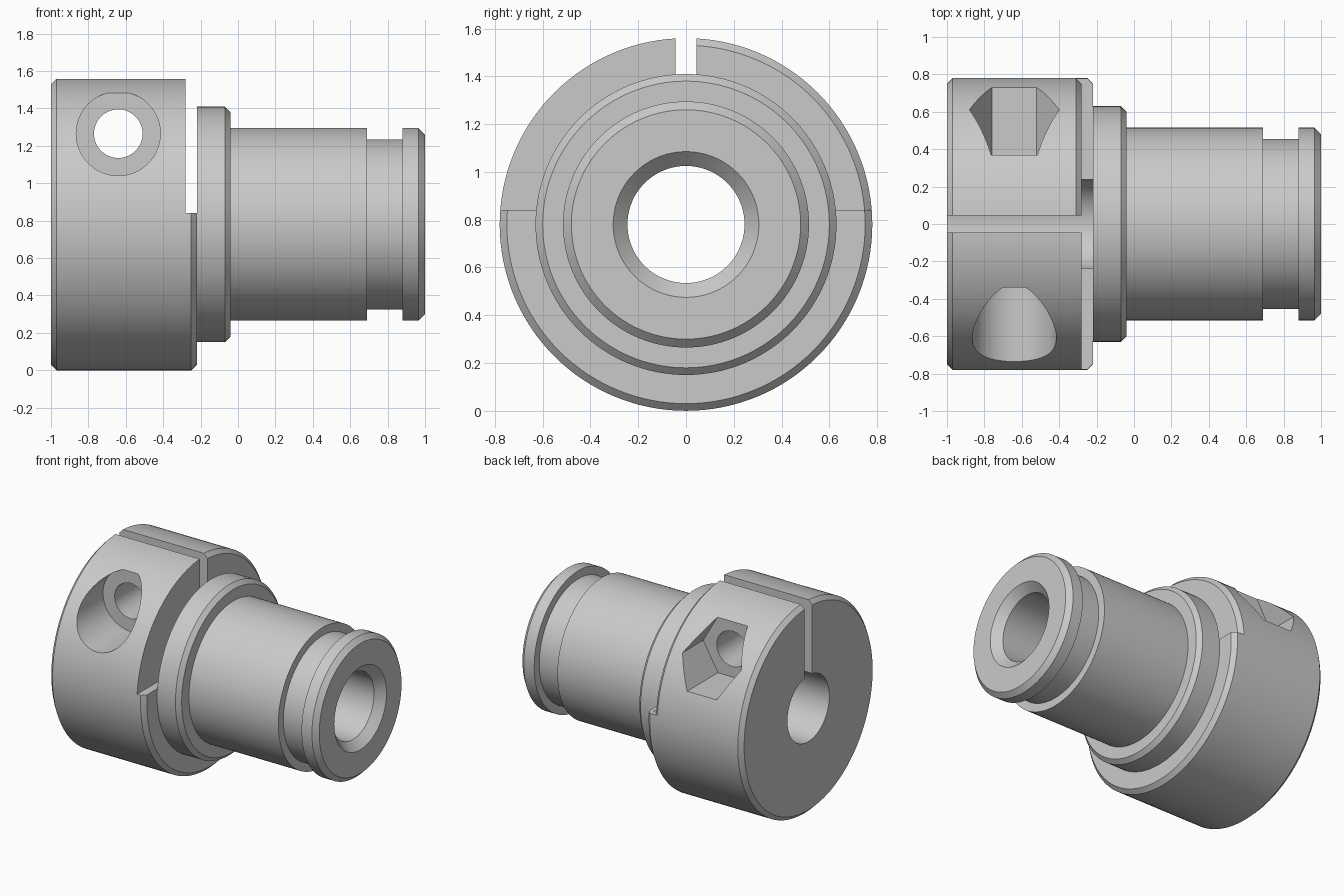
import bpy, bmesh, math
from mathutils import Matrix

if "Cube" in bpy.data.objects:
    bpy.data.objects.remove(bpy.data.objects["Cube"])

CZ = 0.78                      # height of the shared axis, which runs along x
HX, HZ = -0.64, 1.265          # clamp screw axis, which runs along y

steel = bpy.data.materials.new("steel grey")
steel.diffuse_color = (0.59, 0.59, 0.59, 1)
steel.use_nodes = True
steel.node_tree.nodes["Principled BSDF"].inputs["Base Color"].default_value = steel.diffuse_color


def finish(name, bm):
    bm.normal_update()
    mesh = bpy.data.meshes.new(name)
    bm.to_mesh(mesh)
    bm.free()
    ob = bpy.data.objects.new(name, mesh)
    mesh.materials.append(steel)
    bpy.context.collection.objects.link(ob)
    return ob


def lathe(name, profile, a0=0, a1=360, steps=128):
    """Turn a closed (x, radius) profile, listed clockwise, about the main axis."""
    bm = bmesh.new()
    full = a1 - a0 == 360
    rings = []
    for i in range(steps if full else steps + 1):
        a = math.radians(a0 + (a1 - a0) * i / steps)
        rings.append([bm.verts.new((x, r * math.cos(a), CZ + r * math.sin(a)))
                      for x, r in profile])
    n = len(profile)
    for i in range(steps):
        p, q = rings[i], rings[(i + 1) % len(rings)]
        for j in range(n):
            k = (j + 1) % n
            bm.faces.new((q[j], q[k], p[k], p[j]))
    if not full:
        bm.faces.new(rings[0])
        bm.faces.new(rings[-1][::-1])
    return finish(name, bm)


def box(name, x0, x1, y0, y1, z0, z1):
    bm = bmesh.new()
    bmesh.ops.create_cube(bm, size=1)
    for v in bm.verts:
        v.co = ((x0 + x1) / 2 + v.co.x * (x1 - x0),
                (y0 + y1) / 2 + v.co.y * (y1 - y0),
                (z0 + z1) / 2 + v.co.z * (z1 - z0))
    return finish(name, bm)


def cross_hole(name, r, y0, y1, sides, turn=0):
    """Prism along y on the clamp screw axis."""
    bm = bmesh.new()
    bmesh.ops.create_cone(bm, cap_ends=True, segments=sides, radius1=r, radius2=r,
                          depth=y1 - y0)
    bm.transform(Matrix.Translation((HX, (y0 + y1) / 2, HZ))
                 @ Matrix.Rotation(math.pi / 2, 4, 'X')
                 @ Matrix.Rotation(turn, 4, 'Z'))
    return finish(name, bm)


def volume(mesh):
    bm = bmesh.new()
    bm.from_mesh(mesh)
    v = bm.calc_volume(signed=True)
    bm.free()
    return v


def cut(body, cutter):
    """Subtract the cutter, trying the next solver if one gives a broken solid."""
    before = volume(body.data)
    m = body.modifiers.new(cutter.name, 'BOOLEAN')
    m.operation, m.object = 'DIFFERENCE', cutter
    for solver in ('MANIFOLD', 'EXACT', 'FLOAT'):
        m.solver = solver
        dg = bpy.context.evaluated_depsgraph_get()
        dg.update()
        mesh = bpy.data.meshes.new_from_object(body.evaluated_get(dg))
        if 0.75 * before < volume(mesh) < before - 1e-6:
            body.data = mesh
            break
    body.modifiers.remove(m)
    bpy.data.objects.remove(cutter)


# Turned body: clamp collar, flange, barrel, retaining groove and bore
body = lathe("clamp_sleeve", [
    (-1, 0.245), (-1, 0.75), (-0.97, 0.78), (-0.25, 0.78), (-0.22, 0.75),
    (-0.22, 0.63), (-0.07, 0.63), (-0.04, 0.60), (-0.04, 0.515),
    (0.69, 0.515), (0.69, 0.455), (0.88, 0.455), (0.88, 0.515),
    (0.965, 0.515), (1, 0.48), (1, 0.305), (0.94, 0.245)])

# Chamfer on the inner rim of the rear jaw
cut(body, lathe("jaw_chamfer_cutter", [(-0.33, 0.80), (-0.25, 0.80), (-0.25, 0.72)],
                4.6, 92, 31))
# Saw cut that frees the upper jaws from the flange
cut(body, box("cross_slot_cutter", -0.28, -0.2195, -1, 1, 0.84, 1.8))
# Slit between the two jaws, down to the bore
cut(body, box("jaw_slit_cutter", -1.1, -0.25, -0.045, 0.045, CZ, 1.8))
# Clamp screw hole, round head recess and hexagonal nut recess
cut(body, cross_hole("screw_hole_cutter", 0.13, -1, 1, 48))
cut(body, cross_hole("screw_head_cutter", 0.225, -1, -0.34, 64))
# create_cone puts its first corner on y, so a 30 degree turn levels the flats
cut(body, cross_hole("nut_recess_cutter", 0.24, 0.37, 1, 6, math.pi / 6))

bpy.context.view_layer.objects.active = body
body.select_set(True)
bpy.ops.object.shade_smooth_by_angle(angle=math.radians(25))
